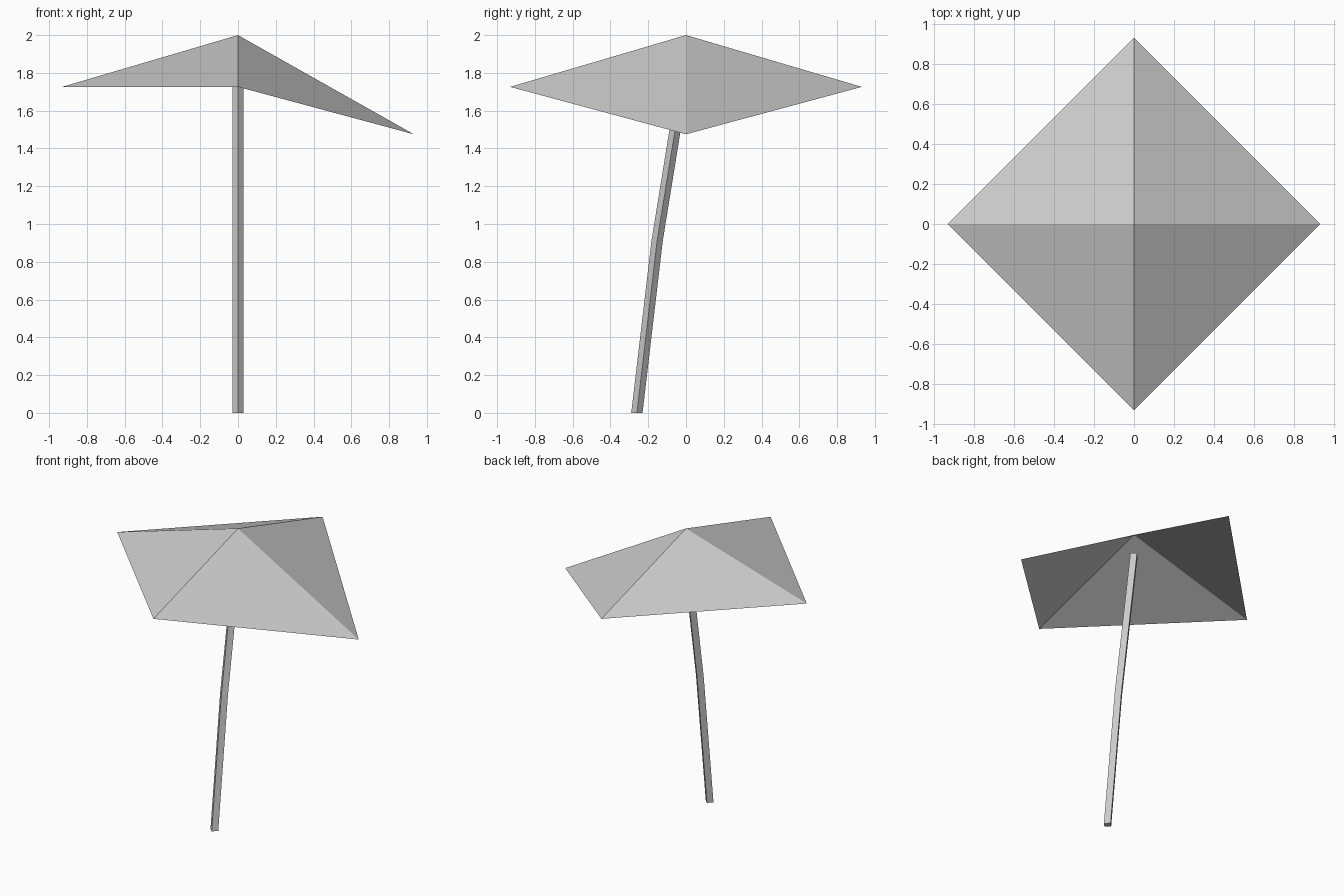
import bpy
import bmesh
from math import cos, sin, tau

cube = bpy.data.objects.get("Cube")
if cube:
    bpy.data.objects.remove(cube, do_unlink=True)

# One plain grey for the whole model
grey = bpy.data.materials.new("plain grey")
grey.use_nodes = True
colour = (0.6, 0.6, 0.6, 1)
grey.diffuse_color = colour
grey.node_tree.nodes["Principled BSDF"].inputs["Base Color"].default_value = colour


def add_object(name, bm):
    bmesh.ops.recalc_face_normals(bm, faces=bm.faces)
    mesh = bpy.data.meshes.new(name)
    bm.to_mesh(mesh)
    bm.free()
    mesh.materials.append(grey)
    obj = bpy.data.objects.new(name, mesh)
    bpy.context.collection.objects.link(obj)
    return obj


def ring(bm, radius, y, z, sides=4):
    return [bm.verts.new((radius * cos(tau * i / sides),
                          y + radius * sin(tau * i / sides), z))
            for i in range(sides)]


# Canopy: open four-sided sheet with the left corner drooping
bm = bmesh.new()
apex = bm.verts.new((0, 0, 2))
rim = ring(bm, 0.931, 0, 1.726)
rim[0].co.z = 1.475
for i in range(4):
    bm.faces.new((apex, rim[i], rim[(i + 1) % 4]))
add_object("canopy", bm)

# Pole: thin diamond section swept along a slightly bent path of (y, z) points
bm = bmesh.new()
path = [(-0.26, 0), (-0.153, 0.91), (0, 1.855)]
rings = [ring(bm, 0.03, y, z) for y, z in path]
for low, high in zip(rings, rings[1:]):
    for i in range(4):
        j = (i + 1) % 4
        bm.faces.new((low[i], low[j], high[j], high[i]))
bm.faces.new(rings[0][::-1])
bm.faces.new(rings[-1])
add_object("pole", bm)
